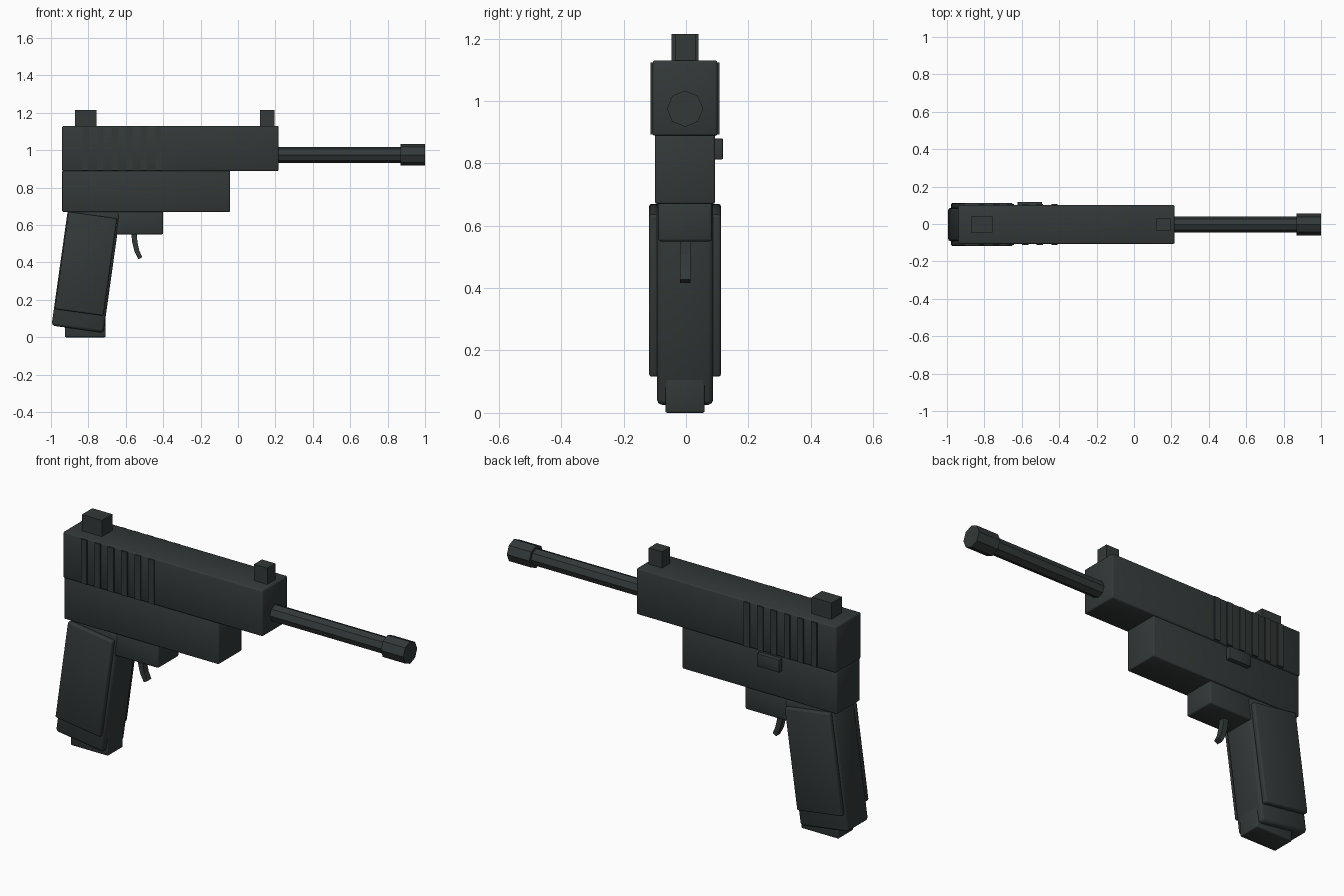
import bpy, bmesh, math
from mathutils import Matrix

if "Cube" in bpy.data.objects:
    bpy.data.objects.remove(bpy.data.objects["Cube"])

Y0 = -0.003           # centre plane of the body
TILT = math.radians(8)

metal = bpy.data.materials.new("dark gunmetal")
metal.diffuse_color = (0.033, 0.041, 0.040, 1)
metal.use_nodes = True
metal.node_tree.nodes["Principled BSDF"].inputs["Base Color"].default_value = metal.diffuse_color


def finish(name, bm, loc, tilt=0, bevel=0):
    bmesh.ops.recalc_face_normals(bm, faces=bm.faces)
    mesh = bpy.data.meshes.new(name)
    bm.to_mesh(mesh)
    bm.free()
    mesh.materials.append(metal)
    ob = bpy.data.objects.new(name, mesh)
    bpy.context.collection.objects.link(ob)
    ob.location = loc
    ob.rotation_euler = (0, tilt, 0)
    if bevel:
        mod = ob.modifiers.new("soft edges", 'BEVEL')
        mod.width = bevel
        mod.segments = 2
        for p in mesh.polygons:
            p.use_smooth = True
    return ob


def box(name, center, size, tilt=0, bevel=0):
    bm = bmesh.new()
    bmesh.ops.create_cube(bm, size=1)
    bmesh.ops.scale(bm, vec=size, verts=bm.verts)
    return finish(name, bm, center, tilt, bevel)


def span(name, x0, x1, z0, z1, half, bevel=0):
    return box(name, ((x0 + x1) / 2, Y0, (z0 + z1) / 2),
               (x1 - x0, 2 * half, z1 - z0), 0, bevel)


def octagon_rod(name, x0, x1, r, z):
    bm = bmesh.new()
    bmesh.ops.create_cone(bm, cap_ends=True, segments=8, radius1=r, radius2=r,
                          depth=x1 - x0, matrix=Matrix.Rotation(math.pi / 2, 4, 'Y'))
    return finish(name, bm, ((x0 + x1) / 2, Y0, z))


# slide, frame and trigger housing
span("slide", -0.94, 0.217, 0.888, 1.13, 0.104, 0.008)
span("frame", -0.94, -0.043, 0.67, 0.892, 0.096, 0.006)
span("trigger_housing", -0.71, -0.40, 0.55, 0.68, 0.086, 0.008)

# barrel and muzzle
octagon_rod("barrel", 0.18, 0.90, 0.043, 0.975)
octagon_rod("muzzle", 0.87, 1.0, 0.058, 0.975)

# sights
span("rear_sight", -0.872, -0.756, 1.12, 1.215, 0.043)
span("front_sight", 0.118, 0.195, 1.12, 1.215, 0.033)

# slide grip ribs on both sides
for side, s in (("left", 1), ("right", -1)):
    for i in range(6):
        box(f"slide_rib_{side}_{i + 1}",
            (-0.815 + i * 0.078, Y0 + s * 0.1, 1.008), (0.034, 0.02, 0.232))

# safety lever on the left side
box("safety_lever", (-0.557, 0.103, 0.846), (0.13, 0.03, 0.066), 0, 0.002)

# raked grip with side panels, and magazine base
box("grip", (-0.813, Y0, 0.365), (0.28, 0.18, 0.65), TILT, 0.016)
for side, s in (("left", 1), ("right", -1)):
    box(f"grip_panel_{side}", (-0.813, Y0 + s * 0.1, 0.393),
        (0.262, 0.03, 0.525), TILT, 0.008)
span("magazine_base", -0.925, -0.708, 0.0, 0.15, 0.063, 0.006)

# curved trigger, extruded from a side profile
profile = [(-0.572, 0.57), (-0.566, 0.51), (-0.554, 0.46), (-0.532, 0.417),
           (-0.512, 0.428), (-0.528, 0.465), (-0.538, 0.51), (-0.542, 0.57)]
bm = bmesh.new()
face = bm.faces.new([bm.verts.new((x, -0.017, z)) for x, z in profile])
ext = bmesh.ops.extrude_face_region(bm, geom=[face])
bmesh.ops.translate(bm, vec=(0, 0.034, 0),
                    verts=[g for g in ext["geom"] if isinstance(g, bmesh.types.BMVert)])
finish("trigger", bm, (0, Y0, 0))
